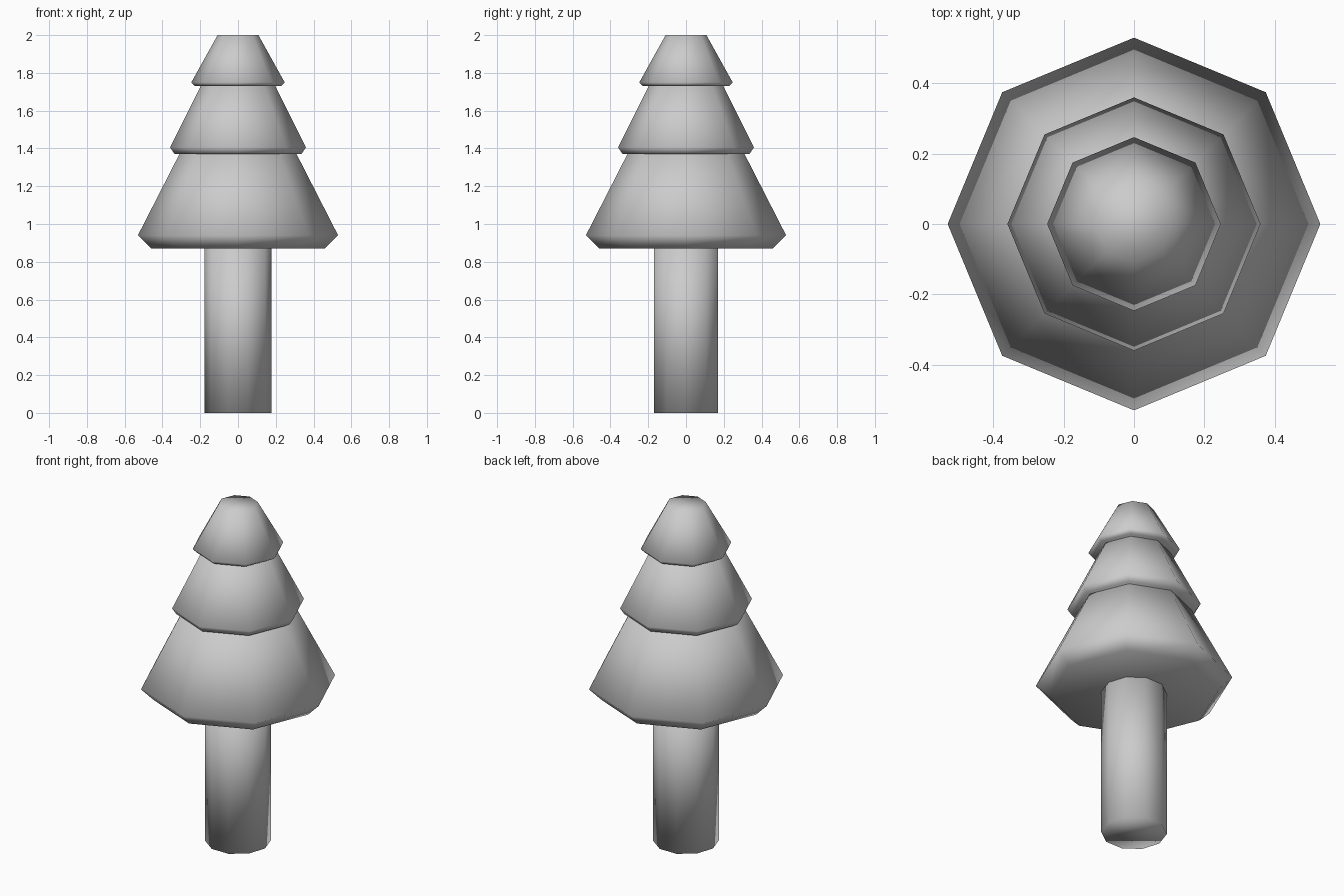
import bpy, bmesh
from math import cos, sin, tau

cube = bpy.data.objects.get("Cube")
if cube:
    bpy.data.objects.remove(cube, do_unlink=True)

grey = bpy.data.materials.new("plain_grey")
grey.use_nodes = True
colour = (0.6, 0.6, 0.6, 1)
grey.diffuse_color = colour
grey.node_tree.nodes["Principled BSDF"].inputs["Base Color"].default_value = colour


def lathe(name, profile, sides):
    """Closed smooth solid from (radius, height) rings, bottom to top."""
    bm = bmesh.new()
    rings = [[bm.verts.new((r * cos(tau * i / sides), r * sin(tau * i / sides), z))
              for i in range(sides)] for r, z in profile]
    for low, high in zip(rings, rings[1:]):
        for i in range(sides):
            j = (i + 1) % sides
            bm.faces.new((low[i], low[j], high[j], high[i]))
    bm.faces.new(rings[0][::-1])
    bm.faces.new(rings[-1])
    for face in bm.faces:
        face.smooth = True
    mesh = bpy.data.meshes.new(name)
    bm.to_mesh(mesh)
    bm.free()
    mesh.materials.append(grey)
    obj = bpy.data.objects.new(name, mesh)
    bpy.context.collection.objects.link(obj)
    return obj


# Ten-sided trunk, ending just inside the lowest tier
lathe("trunk", [(0.177, 0), (0.177, 0.9)], 10)

# Eight-sided tiers: bevelled underside, wide rim, sloping top
lathe("lower_tier", [(0.46, 0.87), (0.53, 0.94), (0.3, 1.39)], 8)
lathe("middle_tier", [(0.336, 1.37), (0.36, 1.406), (0.19, 1.745)], 8)
lathe("top_tier", [(0.228, 1.73), (0.247, 1.75), (0.108, 2)], 8)
